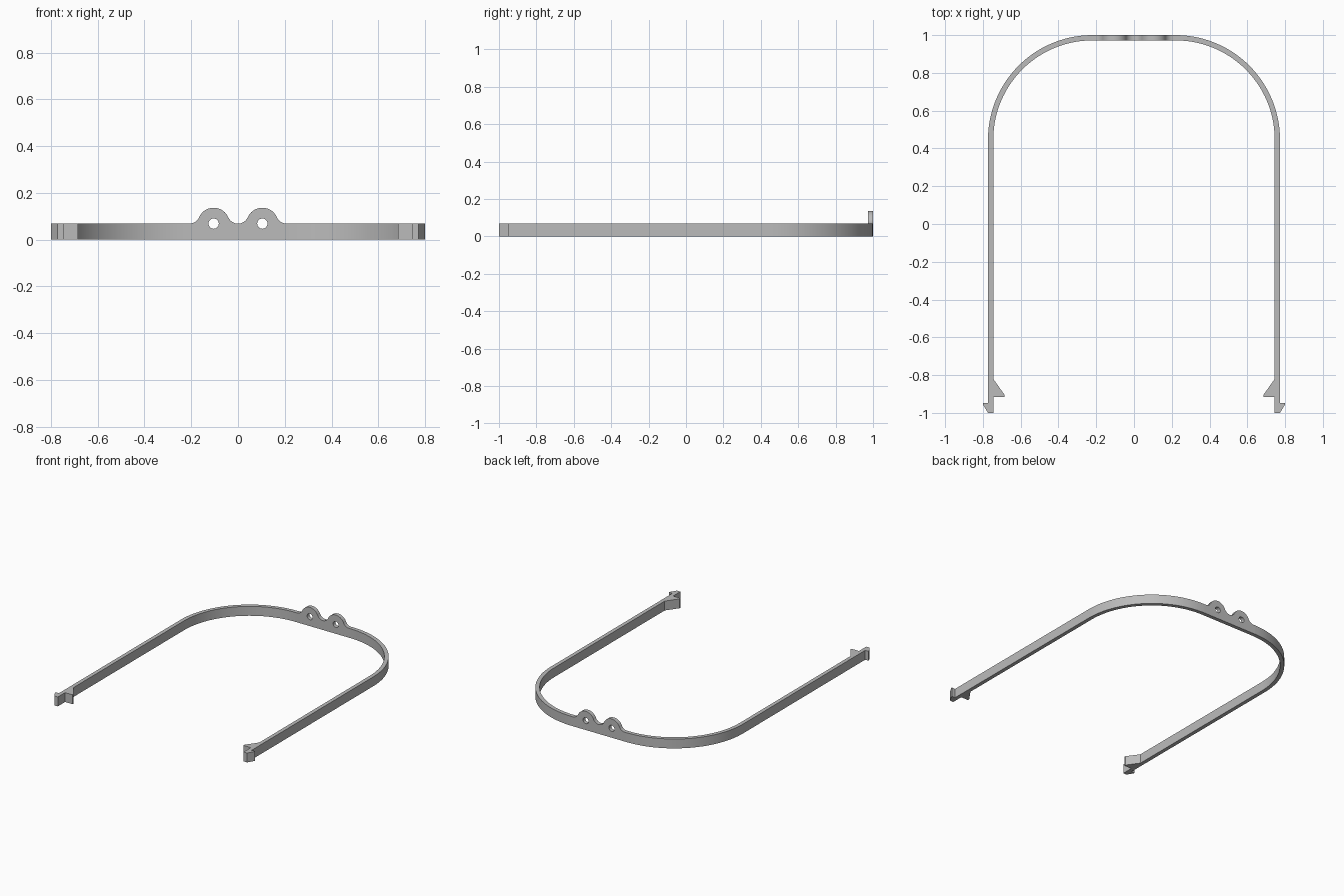
import bpy, bmesh
from math import sin, cos, pi, atan2
from mathutils import Matrix

cube = bpy.data.objects.get("Cube")
if cube:
    bpy.data.objects.remove(cube)

HEIGHT = 0.068           # band height
BACK, INNER = 1.0, 0.972  # outer and inner face of the back bar
BEND_X, BEND_Y = 0.22, 0.447

grey = bpy.data.materials.new("light grey plastic")
grey.use_nodes = True
colour = (0.5, 0.5, 0.5, 1)
grey.diffuse_color = colour
grey.node_tree.nodes["Principled BSDF"].inputs["Base Color"].default_value = colour


def arc(cx, cy, r, start, end, steps):
    angles = [start + (end - start) * i / steps for i in range(steps + 1)]
    return [(cx + r * cos(a), cy + r * sin(a)) for a in angles]


def extruded(name, outlines, depth, matrix):
    """Fill closed outlines (inner ones become holes) and extrude them."""
    curve = bpy.data.curves.new(name, 'CURVE')
    curve.dimensions = '2D'
    curve.fill_mode = 'BOTH'
    curve.extrude = depth / 2
    for points in outlines:
        spline = curve.splines.new('POLY')
        spline.points.add(len(points) - 1)
        for p, (x, y) in zip(spline.points, points):
            p.co = (x, y, 0, 1)
        spline.use_cyclic_u = True
    helper = bpy.data.objects.new(name + " outline", curve)
    bpy.context.collection.objects.link(helper)
    graph = bpy.context.evaluated_depsgraph_get()
    mesh = bpy.data.meshes.new_from_object(helper.evaluated_get(graph))
    bpy.data.objects.remove(helper)

    bm = bmesh.new()
    bm.from_mesh(mesh)
    bmesh.ops.remove_doubles(bm, verts=bm.verts, dist=0.0001)
    bmesh.ops.transform(bm, matrix=matrix, verts=bm.verts)
    bmesh.ops.recalc_face_normals(bm, faces=bm.faces)
    bm.to_mesh(mesh)
    bm.free()
    mesh.materials.clear()
    mesh.materials.append(grey)
    obj = bpy.data.objects.new(name, mesh)
    bpy.context.collection.objects.link(obj)
    bpy.ops.object.select_all(action='DESELECT')
    obj.select_set(True)
    bpy.context.view_layer.objects.active = obj
    bpy.ops.object.shade_smooth_by_angle(angle=pi / 6)


# Side arms: quarter bend, straight strip and the snap hooks at the tip
outer = arc(BEND_X, BEND_Y, BACK - BEND_Y, pi / 2, 0, 28)
inner = arc(BEND_X, BEND_Y, INNER - BEND_Y, 0, pi / 2, 28)
hooks = [(0.773, -0.948), (0.8, -0.948), (0.8, -0.955), (0.773, -1.0),
         (0.745, -1.0), (0.745, -0.917), (0.685, -0.917), (0.685, -0.905),
         (0.745, -0.82)]
arm = outer + hooks + inner
for name, side in (("left_arm", 1), ("right_arm", -1)):
    extruded(name, [[(side * x, y) for x, y in arm]], HEIGHT,
             Matrix.Translation((0, 0, HEIGHT / 2)))

# Back bar: two round lugs blended into the top edge, with a hole in each
LUG_X, LUG_R, HOLE_R = 0.104, 0.068, 0.022
FILLET = (LUG_X ** 2 - LUG_R ** 2) / (2 * LUG_R)
meet = atan2(FILLET, LUG_X)
half = (arc(2 * LUG_X, HEIGHT + FILLET, FILLET, -pi / 2, meet - pi, 8)
        + arc(LUG_X, HEIGHT, LUG_R, meet, pi - meet, 24)[1:]
        + arc(0, HEIGHT + FILLET, FILLET, -meet, -pi / 2, 8)[1:])
bar = ([(-BEND_X, 0), (BEND_X, 0), (BEND_X, HEIGHT)] + half
       + [(-x, z) for x, z in reversed(half[:-1])] + [(-BEND_X, HEIGHT)])
holes = [arc(s * LUG_X, HEIGHT, HOLE_R, 0, 2 * pi, 24)[:-1] for s in (1, -1)]
extruded("back_bar_with_lugs", [bar] + holes, BACK - INNER,
         Matrix.Translation((0, (BACK + INNER) / 2, 0)) @ Matrix.Rotation(pi / 2, 4, 'X'))
